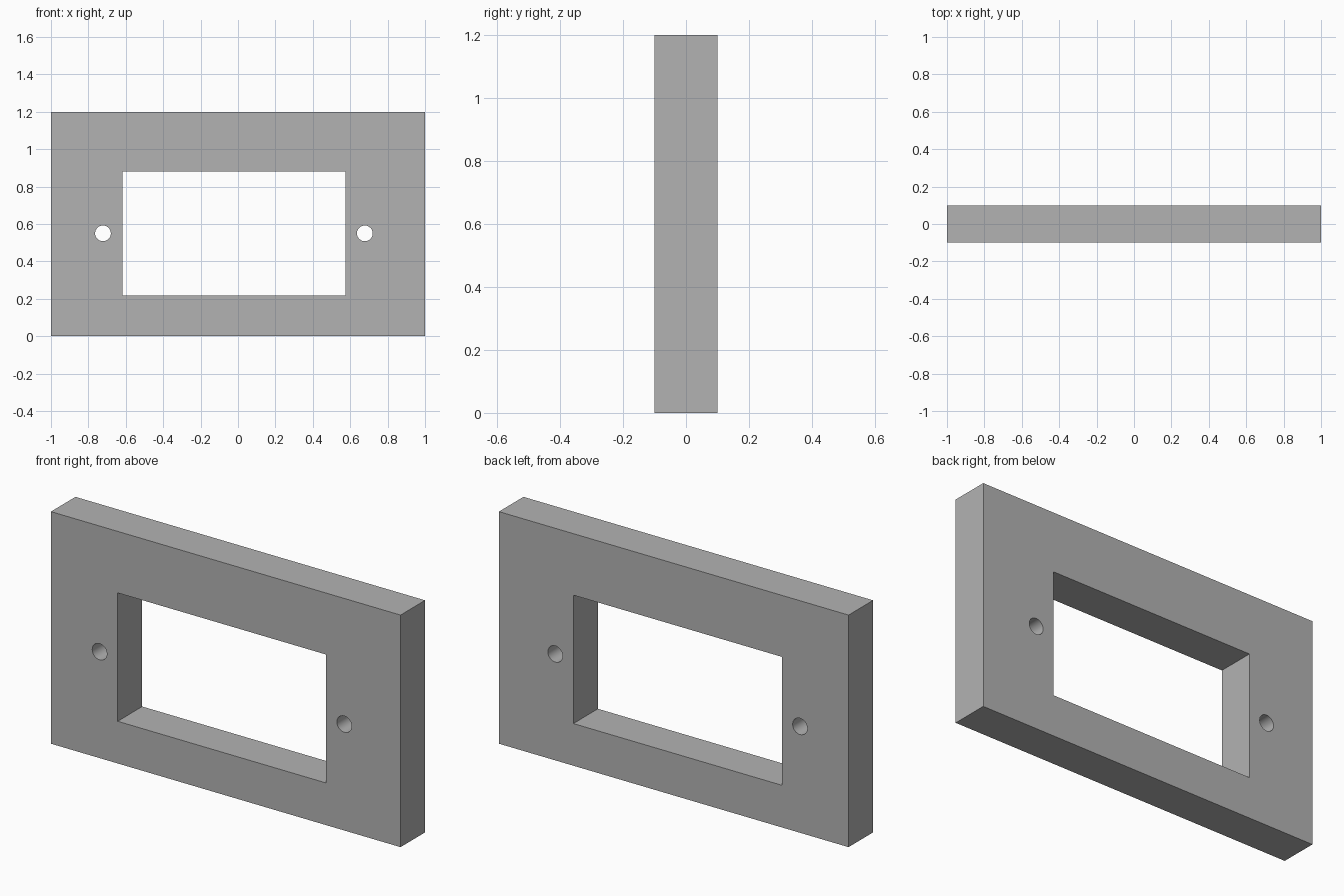
import bpy
import math

if "Cube" in bpy.data.objects:
    bpy.data.objects.remove(bpy.data.objects["Cube"], do_unlink=True)

WIDTH, DEPTH, HEIGHT = 2.0, 0.2, 1.2
HOLE_Z, HOLE_RADIUS = 0.55, 0.042

# Single flat colour
grey = bpy.data.materials.new("mid_grey")
grey.use_nodes = True
colour = (0.45, 0.45, 0.45, 1)
grey.diffuse_color = colour
grey.node_tree.nodes["Principled BSDF"].inputs["Base Color"].default_value = colour


def box(name, x0, x1, z0, z1, depth):
    bpy.ops.mesh.primitive_cube_add(size=1, location=((x0 + x1) / 2, 0, (z0 + z1) / 2))
    obj = bpy.context.object
    obj.name = name
    obj.scale = (x1 - x0, depth, z1 - z0)
    bpy.ops.object.transform_apply(location=True, rotation=True, scale=True)
    return obj


def screw_hole(name, x):
    bpy.ops.mesh.primitive_cylinder_add(vertices=48, radius=HOLE_RADIUS, depth=DEPTH * 2,
                                        location=(x, 0, HOLE_Z), rotation=(math.pi / 2, 0, 0))
    obj = bpy.context.object
    obj.name = name
    return obj


# Plate, with the window and two screw holes cut through it
plate = box("face_plate", -WIDTH / 2, WIDTH / 2, 0, HEIGHT, DEPTH)
plate.data.materials.append(grey)
cutters = [
    box("window_cutter", -0.618, 0.574, 0.218, 0.882, DEPTH * 2),
    screw_hole("right_hole_cutter", -0.722),
    screw_hole("left_hole_cutter", 0.678),
]
for cutter in cutters:
    cutter.hide_render = True
    cutter.data.materials.append(grey)

bpy.ops.object.select_all(action='DESELECT')
plate.select_set(True)
bpy.context.view_layer.objects.active = plate
for cutter in cutters:
    cut = plate.modifiers.new(cutter.name, 'BOOLEAN')
    cut.operation = 'DIFFERENCE'
    cut.solver = 'EXACT'
    cut.object = cutter
    bpy.ops.object.modifier_apply(modifier=cut.name)
for cutter in cutters:
    bpy.data.objects.remove(cutter, do_unlink=True)

# Round bores read smooth while the plate edges stay sharp
bpy.ops.object.shade_smooth_by_angle(angle=math.radians(30))
